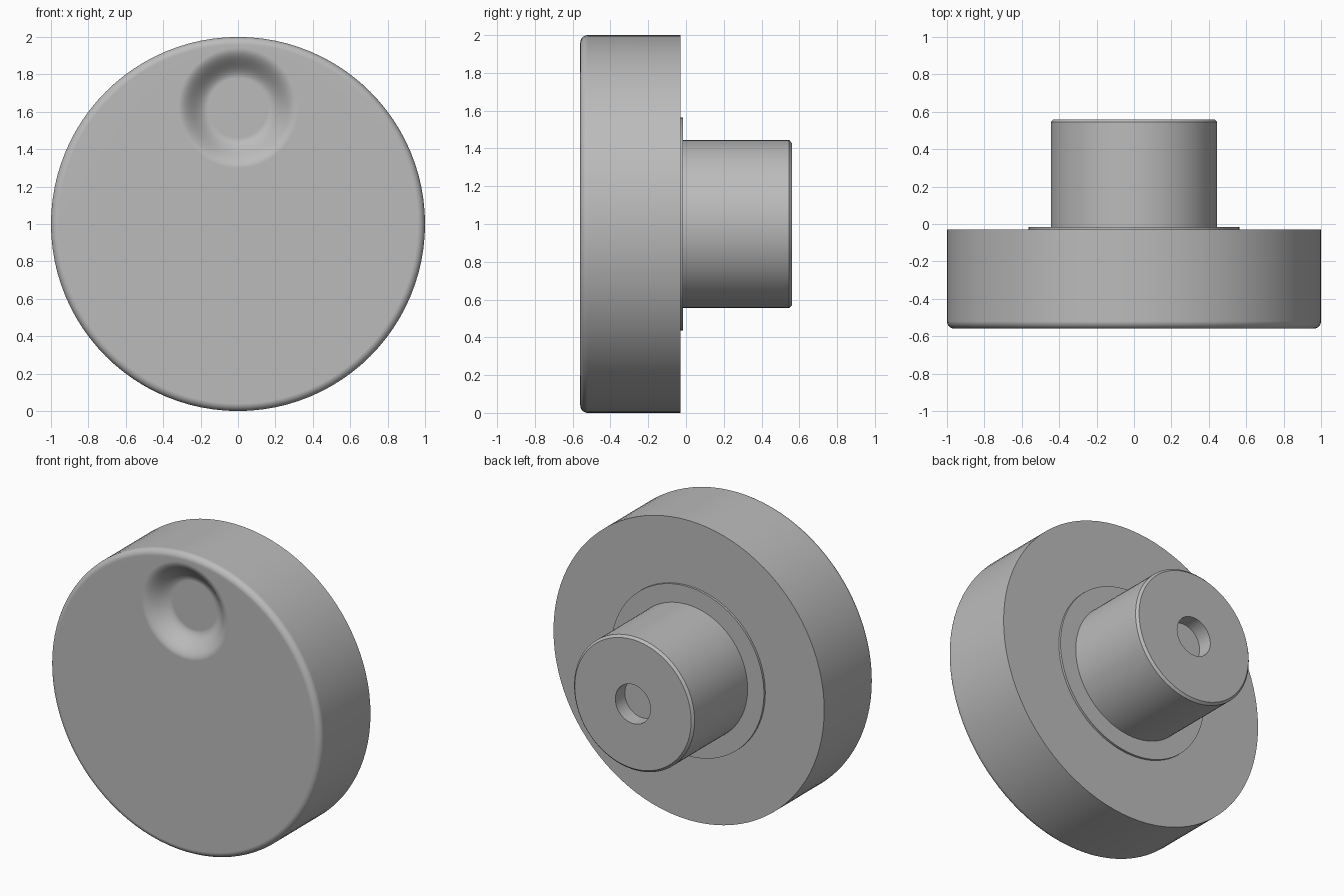
import bpy, bmesh
from math import sin, cos, pi, radians

cube = bpy.data.objects.get("Cube")
if cube:
    bpy.data.objects.remove(cube, do_unlink=True)

SEGMENTS = 96
GREY = (0.5, 0.5, 0.5, 1.0)

metal = bpy.data.materials.new("plain grey")
metal.use_nodes = True
metal.diffuse_color = GREY
metal.node_tree.nodes["Principled BSDF"].inputs["Base Color"].default_value = GREY


def loft(name, rings):
    """Skin a closed solid through circles given as (radius, y, centre z)."""
    bm = bmesh.new()
    loops = []
    for r, y, cz in rings:
        angles = [2 * pi * i / SEGMENTS for i in range(SEGMENTS)]
        loops.append([bm.verts.new((r * sin(a), y, cz + r * cos(a))) for a in angles])
    for a, b in zip(loops, loops[1:]):
        for i in range(SEGMENTS):
            j = (i + 1) % SEGMENTS
            bm.faces.new((a[i], a[j], b[j], b[i]))
    bm.faces.new(loops[0])
    bm.faces.new(loops[-1])
    bmesh.ops.recalc_face_normals(bm, faces=bm.faces)
    mesh = bpy.data.meshes.new(name)
    bm.to_mesh(mesh)
    bm.free()
    mesh.materials.append(metal)
    obj = bpy.data.objects.new(name, mesh)
    bpy.context.collection.objects.link(obj)
    bpy.ops.object.select_all(action='DESELECT')
    obj.select_set(True)
    bpy.context.view_layer.objects.active = obj
    bpy.ops.object.shade_smooth_by_angle(angle=radians(30))
    weighted = obj.modifiers.new("even flats", 'WEIGHTED_NORMAL')
    weighted.keep_sharp = True
    return obj


FRONT, BACK, MID = -0.56, -0.03, 1.0

# Knob disc: finger dimple, flat face, rounded front rim, square back edge
dimple_z, floor_r, rim_r, depth = 1.62, 0.16, 0.32, 0.10
steps = 14
rings = []
for i in range(steps + 1):
    t = i / steps
    y = FRONT + depth * (1 + cos(pi * t)) / 2
    rings.append((floor_r + (rim_r - floor_r) * t, y, dimple_z))
fillet = 0.04
for i in range(9):
    a = pi / 2 * i / 8
    rings.append((1 - fillet + fillet * sin(a), FRONT + fillet * (1 - cos(a)), MID))
rings.append((1.0, BACK, MID))
loft("knob_disc", rings)

# Thin shoulder ring behind the disc
loft("shoulder_ring", [(0.565, BACK - 0.02, MID), (0.565, -0.015, MID)])

# Shaft with chamfered end and a blind centre hole
END, SHAFT_R, HOLE_R, chamfer = 0.56, 0.445, 0.13, 0.015
loft("shaft", [
    (SHAFT_R, BACK - 0.02, MID),
    (SHAFT_R, END - chamfer, MID),
    (SHAFT_R - chamfer, END, MID),
    (HOLE_R, END, MID),
    (HOLE_R, END - 0.1, MID),
])
